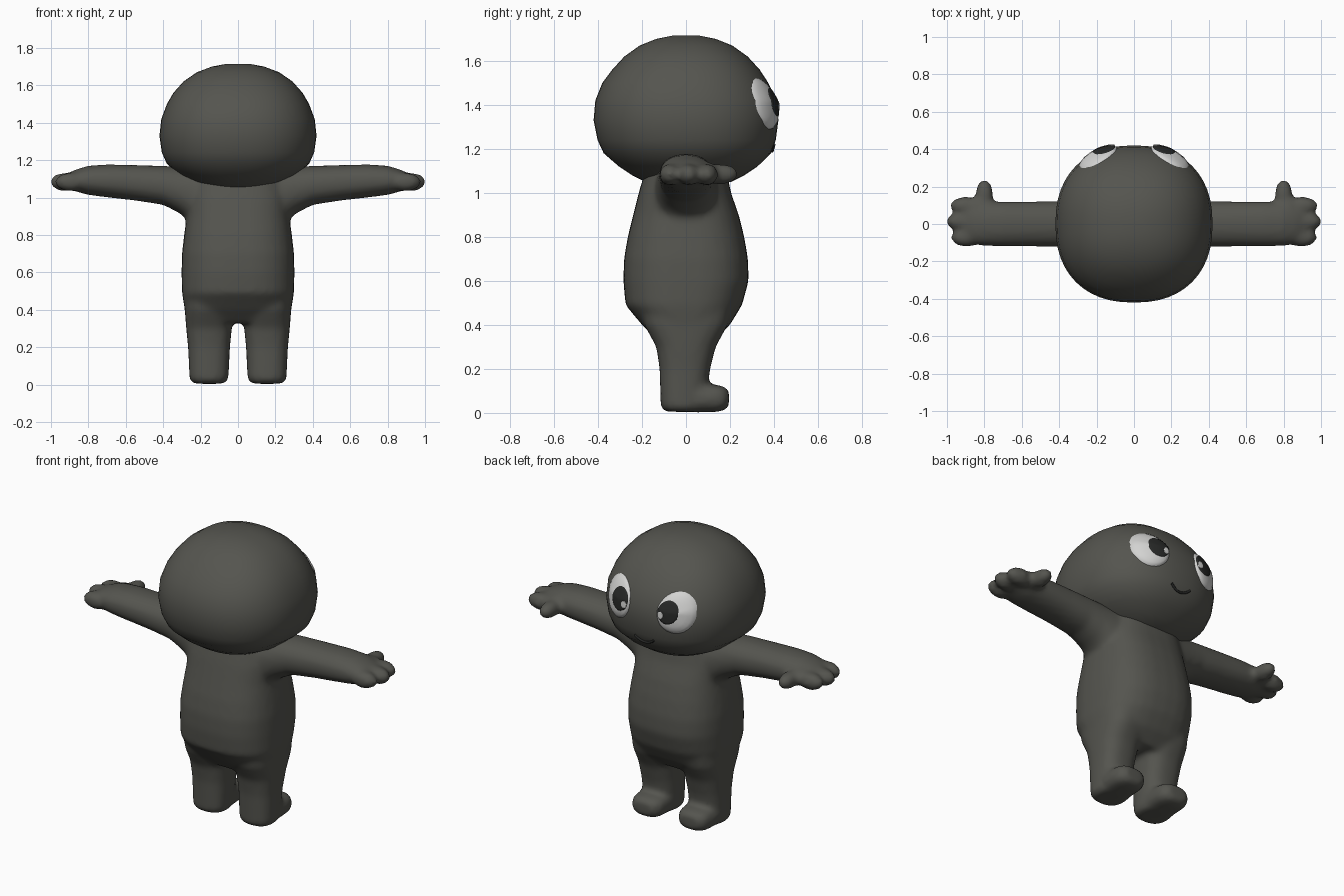
import bpy
import bmesh
from math import cos, sin, pi, sqrt, copysign
from mathutils import Matrix, Vector

cube = bpy.data.objects.get("Cube")
if cube:
    bpy.data.objects.remove(cube)


def material(name, rgb):
    mat = bpy.data.materials.new(name)
    mat.use_nodes = True
    mat.diffuse_color = (*rgb, 1)
    bsdf = mat.node_tree.nodes["Principled BSDF"]
    bsdf.inputs["Base Color"].default_value = (*rgb, 1)
    bsdf.inputs["Roughness"].default_value = 0.8
    return mat


SKIN = material("charcoal skin", (0.09, 0.09, 0.078))
WHITE = material("eye white", (0.65, 0.65, 0.64))
BLACK = material("pupil black", (0.02, 0.021, 0.02))


def finish(bm, name, mat):
    mesh = bpy.data.meshes.new(name)
    bm.to_mesh(mesh)
    bm.free()
    mesh.materials.append(mat)
    mesh.shade_smooth()
    obj = bpy.data.objects.new(name, mesh)
    bpy.context.collection.objects.link(obj)
    return obj


def spow(v, power):
    return copysign(abs(v) ** (2 / power), v)


def loft(bm, axis, rings, power, segments=32):
    """Closed tube of superellipse rings: (position, centre u, centre v, radius u, radius v)."""
    u_axis, v_axis = [i for i in range(3) if i != axis]
    loops = []
    for t, cu, cv, ru, rv in rings:
        loop = []
        for k in range(segments):
            a = 2 * pi * k / segments
            co = Vector()
            co[axis] = t
            co[u_axis] = cu + ru * spow(cos(a), power)
            co[v_axis] = cv + rv * spow(sin(a), power)
            loop.append(bm.verts.new(co))
        loops.append(loop)
    for lo, hi in zip(loops, loops[1:]):
        for k in range(segments):
            n = (k + 1) % segments
            bm.faces.new((lo[k], lo[n], hi[n], hi[k]))
    bm.faces.new(loops[0])
    bm.faces.new(loops[-1])


def ellipsoid(bm, centre, radii):
    bmesh.ops.create_uvsphere(
        bm, u_segments=20, v_segments=12, radius=1,
        matrix=Matrix.Translation(centre) @ Matrix.Diagonal((*radii, 1)))


# Torso, arms, hands and legs, fused into one soft body
bm = bmesh.new()
loft(bm, 2, [
    (0.33, 0, 0, 0.25, 0.13), (0.40, 0, 0, 0.285, 0.20), (0.49, 0, -0.01, 0.30, 0.265),
    (0.60, 0, 0, 0.302, 0.285), (0.70, 0, 0, 0.30, 0.282), (0.80, 0, 0, 0.288, 0.265),
    (0.90, 0, 0, 0.275, 0.24), (1.00, 0, -0.005, 0.27, 0.21), (1.12, 0, 0, 0.24, 0.18),
], 2.6)

for side in (1, -1):
    leg_x = 0.155 * side
    # Leg and forward-pointing foot
    loft(bm, 2, [
        (0.005, leg_x, -0.015, 0.085, 0.08), (0.03, leg_x, -0.015, 0.104, 0.10),
        (0.20, leg_x, -0.005, 0.112, 0.115), (0.30, leg_x, 0, 0.122, 0.135),
        (0.40, leg_x, 0, 0.13, 0.19), (0.50, leg_x, 0, 0.13, 0.21),
    ], 2.6)
    loft(bm, 1, [
        (-0.06, leg_x, 0.066, 0.08, 0.06), (0.05, leg_x, 0.066, 0.104, 0.064),
        (0.14, leg_x, 0.066, 0.10, 0.062), (0.175, leg_x, 0.066, 0.085, 0.054),
        (0.195, leg_x, 0.066, 0.055, 0.035),
    ], 2.8)
    # Arm tapering to a flat palm
    loft(bm, 0, [
        (side * x, cy, cz, ry, rz) for x, cy, cz, ry, rz in (
            (0.12, 0, 1.00, 0.15, 0.17), (0.24, 0, 1.01, 0.14, 0.155),
            (0.31, 0, 1.04, 0.13, 0.125), (0.40, 0, 1.065, 0.123, 0.104),
            (0.55, 0, 1.079, 0.12, 0.095), (0.70, 0, 1.089, 0.12, 0.088),
            (0.80, 0, 1.092, 0.117, 0.078), (0.87, 0, 1.091, 0.107, 0.058),
            (0.92, 0.005, 1.087, 0.08, 0.036))
    ], 2.2)
    # Three fingers and a thumb
    for y, tip in ((0.097, 0.985), (0.013, 1.006), (-0.073, 0.98)):
        ellipsoid(bm, (side * (tip - 0.085), y, 1.083), (0.085, 0.049, 0.05))
    ellipsoid(bm, (side * 0.80, 0.155, 1.085), (0.048, 0.085, 0.047))
    ellipsoid(bm, (side * 0.82, 0.09, 1.09), (0.075, 0.06, 0.05))

bmesh.ops.recalc_face_normals(bm, faces=bm.faces)
body = finish(bm, "body", SKIN)
remesh = body.modifiers.new("fuse", 'REMESH')
remesh.mode = 'VOXEL'
remesh.voxel_size = 0.016
remesh.use_smooth_shade = True
soften = body.modifiers.new("soften", 'SMOOTH')
soften.factor = 0.5
soften.iterations = 6

# Head: (height, centre y, half width, half depth)
HEAD_POWER = 2.3
HEAD = [
    (1.035, 0.01, 0.07, 0.09), (1.05, 0.01, 0.16, 0.195), (1.08, 0.01, 0.235, 0.255),
    (1.12, 0.01, 0.31, 0.315), (1.18, 0.006, 0.38, 0.38), (1.24, 0.003, 0.407, 0.405),
    (1.33, 0, 0.42, 0.42), (1.42, 0, 0.41, 0.412), (1.50, -0.003, 0.38, 0.377),
    (1.56, 0, 0.345, 0.335), (1.62, 0, 0.292, 0.28), (1.67, 0, 0.22, 0.21),
    (1.70, 0, 0.14, 0.135), (1.715, 0, 0.06, 0.06),
]
bm = bmesh.new()
loft(bm, 2, [(z, 0, cy, rx, ry) for z, cy, rx, ry in HEAD], HEAD_POWER, 48)
bmesh.ops.recalc_face_normals(bm, faces=bm.faces)
finish(bm, "head", SKIN)


def face_y(x, z):
    """Depth of the face surface at a given point."""
    for (z0, *low), (z1, *high) in zip(HEAD, HEAD[1:]):
        if z0 <= z <= z1:
            f = (z - z0) / (z1 - z0)
            cy, rx, ry = (a + (b - a) * f for a, b in zip(low, high))
            return cy + ry * (1 - abs(x / rx) ** HEAD_POWER) ** (1 / HEAD_POWER)
    return 0


EYE_X, EYE_Z, EYE_A, EYE_B = 0.192, 1.405, 0.1, 0.115


def eye_bulge(x, z):
    d = ((abs(x) - EYE_X) / EYE_A) ** 2 + ((z - EYE_Z) / EYE_B) ** 2
    return 0.018 * sqrt(max(0, 1 - d))


def face_disc(name, mat, cx, cz, a, b, lift, segments=28):
    """Thin oval plate that follows the bulging eye surface, with a tucked rim."""
    bm = bmesh.new()

    def point(x, z, raise_by):
        return bm.verts.new((x, face_y(x, z) + eye_bulge(x, z) + raise_by, z))

    centre = point(cx, cz, lift)
    previous = None
    for r, raise_by in ((0.3, lift), (0.6, lift), (0.85, lift), (1, lift), (1.02, -0.006)):
        ring = []
        for k in range(segments):
            t = 2 * pi * k / segments
            ring.append(point(cx + a * r * cos(t), cz + b * r * sin(t), raise_by))
        for k in range(segments):
            n = (k + 1) % segments
            if previous:
                bm.faces.new((previous[k], ring[k], ring[n], previous[n]))
            else:
                bm.faces.new((centre, ring[k], ring[n]))
        previous = ring
    # Wind every plate so that it faces forward
    bmesh.ops.reverse_faces(bm, faces=bm.faces)
    finish(bm, name, mat)


for label, side in (("left", 1), ("right", -1)):
    face_disc(label + "_eye", WHITE, side * EYE_X, EYE_Z, EYE_A, EYE_B, 0.003)
    face_disc(label + "_pupil", BLACK, side * 0.16, 1.413, 0.059, 0.064, 0.006)
    face_disc(label + "_eye_highlight", WHITE, side * 0.122, 1.395, 0.018, 0.021, 0.009, 12)

# Smile: a thin curved line across the face
curve = bpy.data.curves.new("smile", 'CURVE')
curve.dimensions = '3D'
curve.bevel_depth = 0.007
curve.bevel_resolution = 2
curve.use_fill_caps = True
line = curve.splines.new('POLY')
steps = 12
line.points.add(steps)
for i, p in enumerate(line.points):
    s = 2 * i / steps - 1
    x, z = 0.065 * s, 1.19 + 0.03 * s * s
    p.co = (x, face_y(x, z) + 0.002, z, 1)
curve.materials.append(BLACK)
smile = bpy.data.objects.new("smile", curve)
bpy.context.collection.objects.link(smile)
